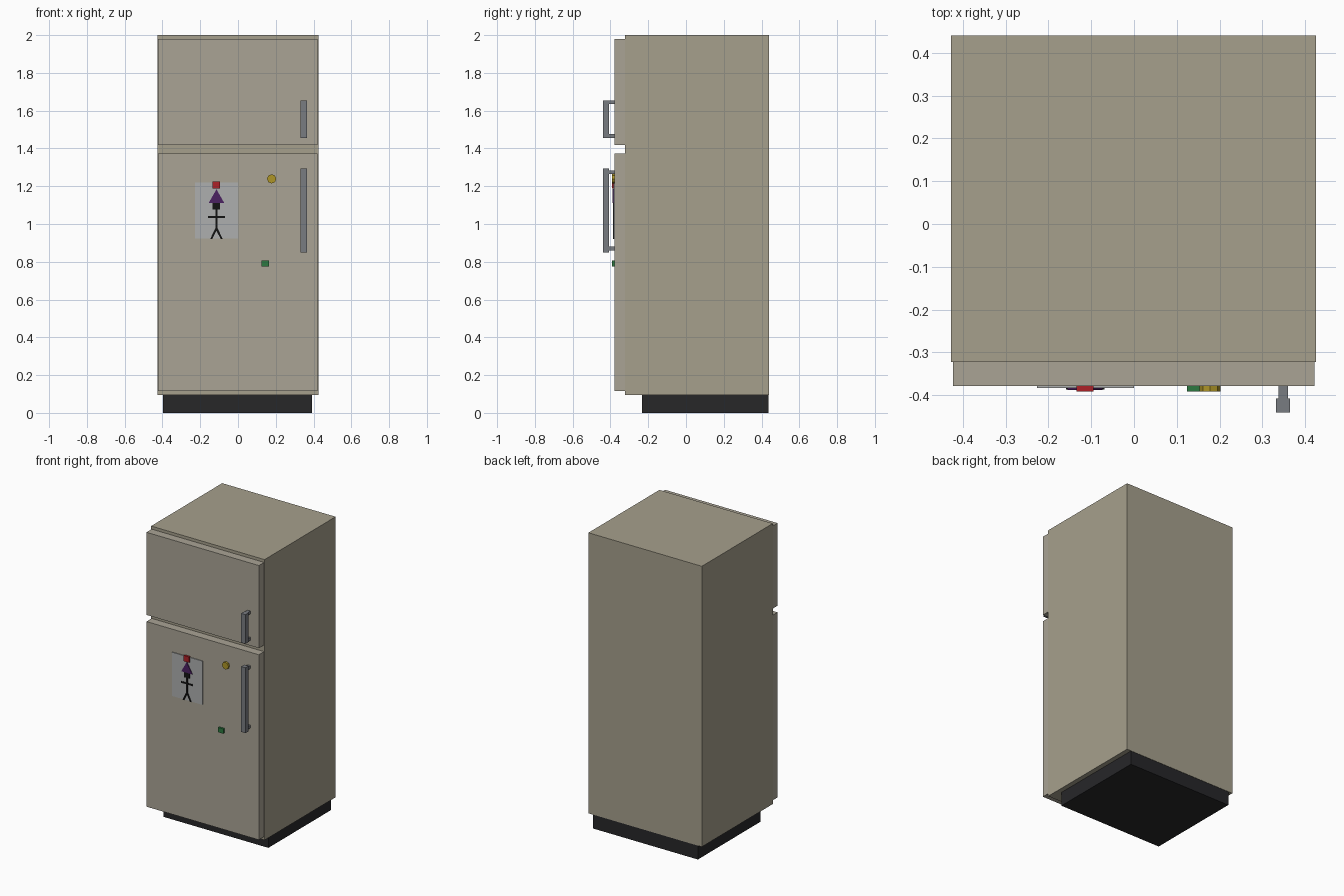
import bpy, math

if "Cube" in bpy.data.objects:
    bpy.data.objects.remove(bpy.data.objects["Cube"])

def material(name, rgb):
    m = bpy.data.materials.new(name)
    m.diffuse_color = (*rgb, 1)
    m.use_nodes = True
    m.node_tree.nodes["Principled BSDF"].inputs["Base Color"].default_value = m.diffuse_color
    return m

ENAMEL = material("enamel", (0.38, 0.35, 0.265))
DOOR = material("door_enamel", (0.40, 0.37, 0.30))
BLACK = material("black", (0.02, 0.02, 0.022))
METAL = material("metal", (0.19, 0.20, 0.22))
PAPER = material("paper", (0.42, 0.43, 0.43))
INK = material("ink", (0.006, 0.006, 0.006))
PURPLE = material("purple", (0.07, 0.015, 0.12))
RED = material("red", (0.42, 0.015, 0.02))
YELLOW = material("yellow", (0.42, 0.30, 0.02))
GREEN = material("green", (0.025, 0.19, 0.05))

def prism(name, pts, y0, y1, mat):
    """Extrude an outline (x, z), counter-clockwise from the front, from y0 (front) to y1."""
    n = len(pts)
    verts = [(x, y0, z) for x, z in pts] + [(x, y1, z) for x, z in pts]
    faces = [tuple(range(n)), tuple(range(2 * n - 1, n - 1, -1))]
    faces += [(i, i + n, (i + 1) % n + n, (i + 1) % n) for i in range(n)]
    me = bpy.data.meshes.new(name)
    me.from_pydata(verts, [], faces)
    me.materials.append(mat)
    ob = bpy.data.objects.new(name, me)
    bpy.context.collection.objects.link(ob)
    return ob

def box(name, x0, x1, y0, y1, z0, z1, mat):
    return prism(name, [(x0, z0), (x1, z0), (x1, z1), (x0, z1)], y0, y1, mat)

# Cabinet and recessed plinth
box("cabinet", -0.427, 0.425, -0.322, 0.44, 0.095, 2.0, ENAMEL)
box("plinth", -0.396, 0.392, -0.234, 0.438, 0.0, 0.095, BLACK)

# Doors
FRONT = -0.378
box("fridge_door", -0.423, 0.421, FRONT, -0.322, 0.117, 1.374, DOOR)
box("freezer_door", -0.423, 0.421, FRONT, -0.322, 1.419, 1.98, DOOR)

# Handles: a bar on two posts
for part, z0, z1, inset in (("freezer", 1.456, 1.655, 0.0), ("fridge", 0.85, 1.294, 0.01)):
    box(part + "_handle_bar", 0.332, 0.364, -0.44, -0.407, z0, z1, METAL)
    box(part + "_handle_post_low", 0.337, 0.359, -0.407, FRONT, z0 + inset, z0 + inset + 0.02, METAL)
    box(part + "_handle_post_high", 0.337, 0.359, -0.407, FRONT, z1 - inset - 0.02, z1 - inset, METAL)

# Paper drawing held on the door
CX = -0.114
box("paper", -0.227, 0.0, -0.383, FRONT, 0.923, 1.22, PAPER)
INK_Y = (-0.386, -0.381)
box("figure_head", CX - 0.02, CX + 0.02, *INK_Y, 1.076, 1.116, INK)
box("figure_torso", CX - 0.006, CX + 0.006, *INK_Y, 0.97, 1.078, INK)
box("figure_arms", CX - 0.045, CX + 0.045, *INK_Y, 1.032, 1.043, INK)
for side, s in (("left", -1), ("right", 1)):
    pts = [(CX + s * 0.022, 0.921), (CX + s * 0.033, 0.921),
           (CX + s * 0.006, 0.978), (CX - s * 0.005, 0.974)]
    prism("figure_leg_" + side, pts if s > 0 else pts[::-1], *INK_Y, INK)
prism("figure_hat", [(CX - 0.041, 1.112), (CX + 0.041, 1.112), (CX, 1.184)], -0.388, -0.381, PURPLE)

# Magnets
box("red_magnet", CX - 0.02, CX + 0.02, -0.391, FRONT, 1.187, 1.226, RED)
box("green_magnet", 0.124, 0.164, -0.391, FRONT, 0.774, 0.806, GREEN)
octagon = [(0.178 + 0.0245 * math.cos(a * math.pi / 4), 1.239 + 0.0245 * math.sin(a * math.pi / 4))
           for a in range(8)]
prism("yellow_magnet", octagon, -0.391, FRONT, YELLOW)
